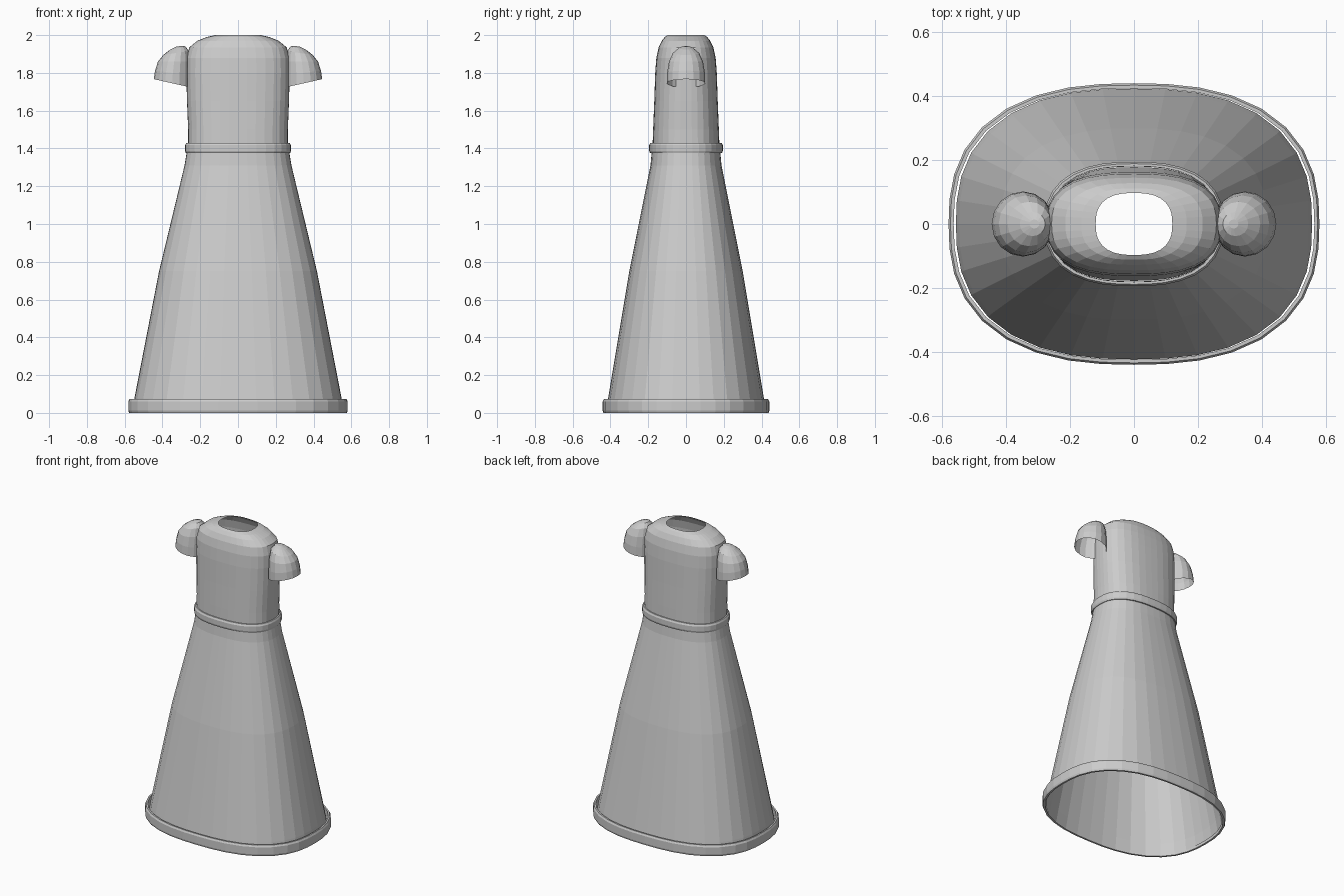
import bpy, bmesh
from math import cos, sin, pi

cube = bpy.data.objects.get("Cube")
if cube:
    bpy.data.objects.remove(cube)

fabric = bpy.data.materials.new("grey fabric")
fabric.use_nodes = True
GREY = (0.6, 0.6, 0.6, 1)
fabric.diffuse_color = GREY
fabric.node_tree.nodes["Principled BSDF"].inputs["Base Color"].default_value = GREY

SEGMENTS = 36


def oval(hx, hy, z, power, cx=0, tilt=0, segments=SEGMENTS):
    """Points of a squarish oval, optionally sloped along x."""
    points = []
    for i in range(segments):
        c, s = cos(2 * pi * i / segments), sin(2 * pi * i / segments)
        r = (abs(c) ** power + abs(s) ** power) ** (-1 / power)
        points.append((cx + hx * r * c, hy * r * s, z + tilt * r * c))
    return points


def loft(name, rings, closed=False, cap=False, keep=None):
    """Skin a list of rings; closed joins the last ring to the first."""
    bm = bmesh.new()
    loops = [[bm.verts.new(p) for p in ring] for ring in rings]
    pairs = list(zip(loops, loops[1:]))
    if closed:
        pairs.append((loops[-1], loops[0]))
    for a, b in pairs:
        for i in range(len(a)):
            j = (i + 1) % len(a)
            bm.faces.new((a[i], a[j], b[j], b[i]))
    if cap:
        bm.faces.new(loops[-1])
    if keep:
        hidden = [f for f in bm.faces if not keep(f.calc_center_median())]
        bmesh.ops.delete(bm, geom=hidden, context="FACES")
    mesh = bpy.data.meshes.new(name)
    bm.to_mesh(mesh)
    bm.free()
    mesh.materials.append(fabric)
    obj = bpy.data.objects.new(name, mesh)
    bpy.context.collection.objects.link(obj)
    return obj


# Flared skirt, open at the bottom
skirt = [(0.558, 0.424, 0.01), (0.548, 0.412, 0.08), (0.418, 0.30, 0.75),
         (0.283, 0.188, 1.31), (0.268, 0.18, 1.40)]
loft("skirt", [oval(x, y, z, 2.5) for x, y, z in skirt])

# Bodice with rounded shoulders and an open neck
bodice = [(0.264, 0.178, 1.39), (0.264, 0.174, 1.50), (0.27, 0.168, 1.65),
          (0.274, 0.163, 1.80), (0.272, 0.157, 1.88), (0.258, 0.145, 1.935),
          (0.215, 0.128, 1.97), (0.165, 0.112, 1.99), (0.12, 0.097, 2.0)]
loft("bodice", [oval(x, y, z, 2.6) for x, y, z in bodice])


# Waist belt and hem band: slim closed rings with softened outer edges
def band(name, hx, hy, low, high, thick):
    bevel = 0.012
    profile = [(thick, low), (0.004, low), (0, low + bevel),
               (0, high - bevel), (0.006, high), (thick, high)]
    loft(name, [oval(hx - d, hy - d, z, 2.5) for d, z in profile], closed=True)


band("waist_belt", 0.28, 0.195, 1.375, 1.43, 0.014)
band("hem_band", 0.581, 0.441, 0.0, 0.073, 0.016)

# Puffed cap sleeves, open underneath and towards the bodice
sleeve = [(0.348, 0.098, 0.102, 1.745, 0.022), (0.345, 0.094, 0.1, 1.80, 0.012),
          (0.338, 0.086, 0.09, 1.86, 0), (0.328, 0.068, 0.07, 1.905, -0.01),
          (0.318, 0.04, 0.038, 1.932, -0.008), (0.312, 0.015, 0.014, 1.941, -0.002)]
for side, sign in (("left", 1), ("right", -1)):
    rings = [oval(sign * hx, hy, z, 2, sign * cx, tilt, 16)
             for cx, hx, hy, z, tilt in sleeve]
    obj = loft(side + "_sleeve", rings, cap=True, keep=lambda c: abs(c.x) > 0.262)
    if sign < 0:
        obj.data.flip_normals()

for obj in bpy.context.collection.objects:
    if obj.type == "MESH":
        obj.select_set(True)
        bpy.context.view_layer.objects.active = obj
bpy.ops.object.shade_flat()
